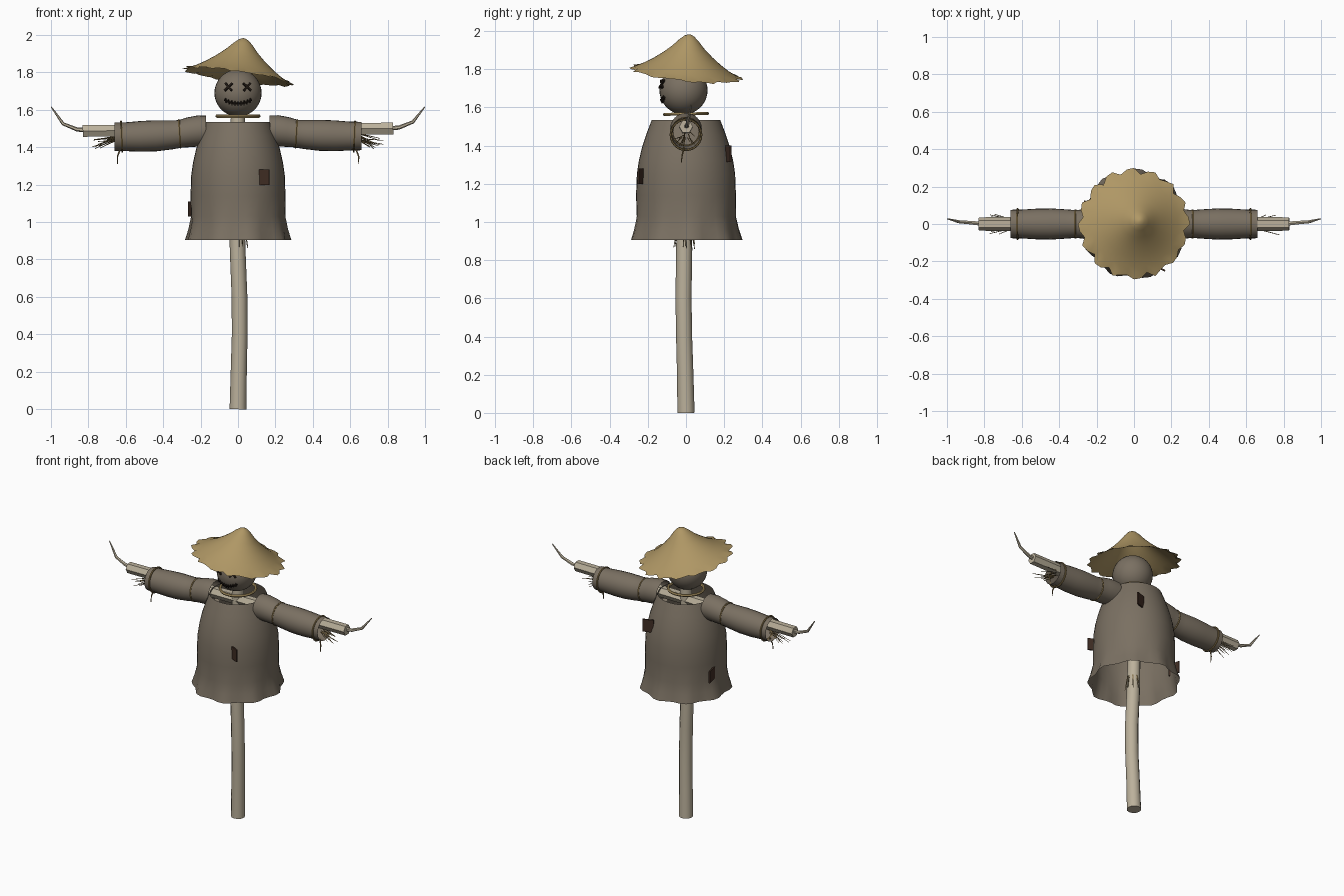
import bpy, bmesh, math, random
from mathutils import Vector, Matrix

if "Cube" in bpy.data.objects:
    bpy.data.objects.remove(bpy.data.objects["Cube"])

random.seed(4)
TAU = math.tau


def material(name, rgb):
    m = bpy.data.materials.new(name)
    m.diffuse_color = (*rgb, 1)
    m.use_nodes = True
    m.node_tree.nodes["Principled BSDF"].inputs["Base Color"].default_value = m.diffuse_color
    return m


SACK = material("sackcloth", (0.195, 0.162, 0.122))
WOOD = material("pale wood", (0.50, 0.44, 0.33))
STRAW = material("straw", (0.43, 0.31, 0.13))
ROPE = material("rope", (0.22, 0.155, 0.065))
PATCH = material("patch brown", (0.050, 0.026, 0.017))
STITCH = material("dark thread", (0.014, 0.009, 0.006))


def finish(name, bm, mat, smooth=40):
    bmesh.ops.recalc_face_normals(bm, faces=bm.faces)
    me = bpy.data.meshes.new(name)
    bm.to_mesh(me)
    bm.free()
    me.materials.append(mat)
    ob = bpy.data.objects.new(name, me)
    bpy.context.collection.objects.link(ob)
    if smooth:
        bpy.ops.object.select_all(action='DESELECT')
        ob.select_set(True)
        bpy.context.view_layer.objects.active = ob
        bpy.ops.object.shade_smooth_by_angle(angle=math.radians(smooth))
    return ob


def skin(bm, rings, closed_loop=False, caps=False):
    """Bridge equal rings of points into a tube."""
    vs = [[bm.verts.new(p) for p in r] for r in rings]
    n = len(vs[0])
    pairs = list(zip(vs, vs[1:])) + ([(vs[-1], vs[0])] if closed_loop else [])
    for a, b in pairs:
        for i in range(n):
            bm.faces.new((a[i], a[(i + 1) % n], b[(i + 1) % n], b[i]))
    if caps:
        bm.faces.new(vs[0])
        bm.faces.new(vs[-1])


def tube(bm, path, radii, n, caps=True, turn=0.0):
    """Tube of n sides along a path with a radius at each point."""
    pts = [Vector(p) for p in path]
    rings = []
    for i, p in enumerate(pts):
        d = (pts[min(i + 1, len(pts) - 1)] - pts[max(i - 1, 0)]).normalized()
        u = d.cross(Vector((0, 1, 0)) if abs(d.y) < 0.9 else Vector((1, 0, 0))).normalized()
        v = d.cross(u)
        rings.append([p + radii[i] * (u * math.cos(TAU * k / n + turn) + v * math.sin(TAU * k / n + turn))
                      for k in range(n)])
    skin(bm, rings, caps=caps)


def hoop(name, centre, radius, thick, matrix, mat):
    """Slightly uneven rope ring, axis along local z."""
    bm = bmesh.new()
    rings = []
    for i in range(24):
        a = TAU * i / 24
        rings.append([Vector(((radius + thick * math.cos(TAU * k / 6)) * math.cos(a),
                              (radius + thick * math.cos(TAU * k / 6)) * math.sin(a),
                              thick * math.sin(TAU * k / 6))) for k in range(6)])
    skin(bm, rings, closed_loop=True)
    bm.transform(Matrix.Translation(centre) @ matrix)
    return finish(name, bm, mat)


def plate(bm, size, matrix):
    bmesh.ops.create_cube(bm, size=1, matrix=matrix @ Matrix.Diagonal((*size, 1)))


# Bent upright post
bm = bmesh.new()
tube(bm, [(0, 0, 0), (0.004, -0.004, 0.2), (0.009, -0.01, 0.4), (0.008, -0.013, 0.6),
          (-0.002, -0.01, 0.85), (-0.006, -0.006, 1.1), (-0.003, 0, 1.35), (0, 0, 1.6)],
     [0.045, 0.043, 0.042, 0.042, 0.042, 0.04, 0.039, 0.038], 12)
finish("post", bm, WOOD)

# Six-sided crossbar
bm = bmesh.new()
tube(bm, [(-0.83, 0, 1.487), (0, 0, 1.494), (0.83, 0, 1.5)], [0.036, 0.038, 0.036], 6, turn=math.pi / 6)
finish("crossbar", bm, WOOD, 20)

# Coat: flared lathe with an uneven hem, open at neck and hem
bm = bmesh.new()
rings = []
for z, r, wave in [(0.905, 0.278, 0.012), (0.96, 0.264, 0.007), (1.03, 0.252, 0.002), (1.14, 0.254, 0), (1.25, 0.25, 0),
                   (1.32, 0.24, 0), (1.39, 0.224, 0), (1.46, 0.202, 0), (1.535, 0.174, 0)]:
    ring = []
    for i in range(40):
        a = TAU * i / 40
        rr = r + wave * math.sin(9 * a + 0.6)
        ring.append((rr * math.cos(a), rr * 1.03 * math.sin(a), z))
    rings.append(ring)
skin(bm, rings)
finish("coat", bm, SACK)

for side, word in ((-1, "left"), (1, "right")):
    # Sleeve
    bm = bmesh.new()
    spine = [(0.17, 1.487, 0.082), (0.21, 1.487, 0.083), (0.26, 1.48, 0.08), (0.31, 1.471, 0.074), (0.36, 1.466, 0.078),
             (0.44, 1.461, 0.083), (0.52, 1.458, 0.082), (0.60, 1.456, 0.077), (0.66, 1.456, 0.076)]
    lift = 0.006 if side > 0 else 0
    tube(bm, [(side * x, 0, z + lift * x) for x, z, r in spine], [r for x, z, r in spine], 24, caps=False)
    finish(word + "_sleeve", bm, SACK)

    # Ropes at elbow and cuff
    for part, x, z, r, tilt in (("elbow_rope", 0.312, 1.472, 0.073, 0.06), ("cuff_rope", 0.622, 1.457, 0.08, 0.04)):
        hoop(word + "_" + part, (side * x, 0, z), r, 0.006,
             Matrix.Rotation(math.pi / 2 + side * tilt, 4, 'Y'), ROPE)
    bm = bmesh.new()
    tube(bm, [(side * 0.63, -0.01, 1.39), (side * 0.645, -0.02, 1.35), (side * 0.645, -0.025, 1.31)],
         [0.005, 0.004, 0.002], 5)
    finish(word + "_rope_tail", bm, ROPE)

    # Twig hand
    bm = bmesh.new()
    zb = 1.5 if side > 0 else 1.49
    tube(bm, [(side * 0.80, 0, zb), (side * 0.86, 0.006, zb + 0.005), (side * 0.935, 0.012, zb + 0.035),
              (side * 0.998, 0.028, 1.615)], [0.013, 0.011, 0.009, 0.003], 6)
    finish(word + "_twig", bm, WOOD)

    # Straw poking out of the cuff
    bm = bmesh.new()
    for i in range(14):
        y = random.uniform(-0.04, 0.04)
        tube(bm, [(side * 0.645, y * 0.6, 1.455 + random.uniform(-0.02, 0.02)),
                  (side * random.uniform(0.70, 0.78), y * 1.5, random.uniform(1.39, 1.45))], [0.003, 0.0015], 4)
    finish(word + "_cuff_straw", bm, ROPE, 0)

# Straw below the hem
bm = bmesh.new()
for i in range(12):
    a = random.uniform(0, TAU)
    c, s = math.cos(a), math.sin(a)
    tube(bm, [(0.04 * c, 0.04 * s - 0.01, 0.95), (0.052 * c, 0.055 * s - 0.01, random.uniform(0.85, 0.89))],
         [0.003, 0.0015], 4)
finish("hem_straw", bm, ROPE, 0)

# Head and neck rope
HEAD, R = Vector((0, -0.013, 1.69)), 0.126
bm = bmesh.new()
bmesh.ops.create_uvsphere(bm, u_segments=32, v_segments=20, radius=R, matrix=Matrix.Translation(HEAD))
finish("head", bm, SACK)
hoop("neck_rope", (0, 0, 1.566), 0.112, 0.009, Matrix.Rotation(0.02, 4, 'X'), STRAW)


def on_face(x, z):
    """Frame on the front of the head, local y pointing outwards."""
    y = -math.sqrt(R * R - x * x - (z - HEAD.z) ** 2)
    n = Vector((x, y, z - HEAD.z))
    return Matrix.Translation(HEAD + n * 1.02) @ (-n).to_track_quat('Y', 'Z').to_matrix().to_4x4()


# Crossed eyes
bm = bmesh.new()
for x in (-0.05, 0.048):
    for turn in (-1, 1):
        plate(bm, (0.058, 0.009, 0.011), on_face(x, 1.722) @ Matrix.Rotation(turn * math.pi / 4, 4, 'Y'))
finish("eyes", bm, STITCH, 0)

# Stitched smile
bm = bmesh.new()
for i in range(9):
    x = -0.064 + 0.016 * i
    z = 1.634 + 4.0 * x * x
    frame = on_face(x, z)
    plate(bm, (0.019, 0.009, 0.008), frame @ Matrix.Rotation(-math.atan(8 * x), 4, 'Y'))
    plate(bm, (0.005, 0.009, 0.024), frame)
finish("mouth", bm, STITCH, 0)

# Cloth patches
for name, at, w, size in (("front_patch", (0.14, -0.237, 1.24), (0.055, -0.027), (0.06, 0.009, 0.082)),
                          ("back_patch", (0.132, 0.222, 1.358), (0.073, 0.026), (0.072, 0.009, 0.085)),
                          ("side_patch", (-0.255, 0.085, 1.07), (-0.02, 0.09), (0.082, 0.009, 0.08))):
    bm = bmesh.new()
    plate(bm, size, Matrix.Translation(at) @ Matrix.Rotation(math.atan2(w[1], w[0]), 4, 'Z'))
    finish(name, bm, PATCH, 0)

# Tilted straw hat with a ragged brim
bm = bmesh.new()
N = 48
rings = []
for r, h in [(0.006, 0.202), (0.025, 0.194), (0.05, 0.172), (0.085, 0.134), (0.13, 0.094),
             (0.18, 0.056), (0.23, 0.024), (0.262, 0.008)]:
    rings.append([(r * math.cos(TAU * i / N), r * math.sin(TAU * i / N), h) for i in range(N)])
rim = []
for i in range(N):
    r = 0.284 + (0.011, 0.004, -0.013)[i % 3] + random.uniform(-0.006, 0.006)
    rim.append((r * math.cos(TAU * i / N), r * math.sin(TAU * i / N), random.uniform(-0.007, 0.003)))
rings.append(rim)
skin(bm, rings)
bm.verts.ensure_lookup_table()
bm.faces.new(bm.verts[:N])
shear = Matrix(((1, 0, 0.16, 0), (0, 1, 0.09, 0), (-0.145, -0.105, 1, 1.78), (0, 0, 0, 1)))
bm.transform(shear)
finish("hat", bm, STRAW)
